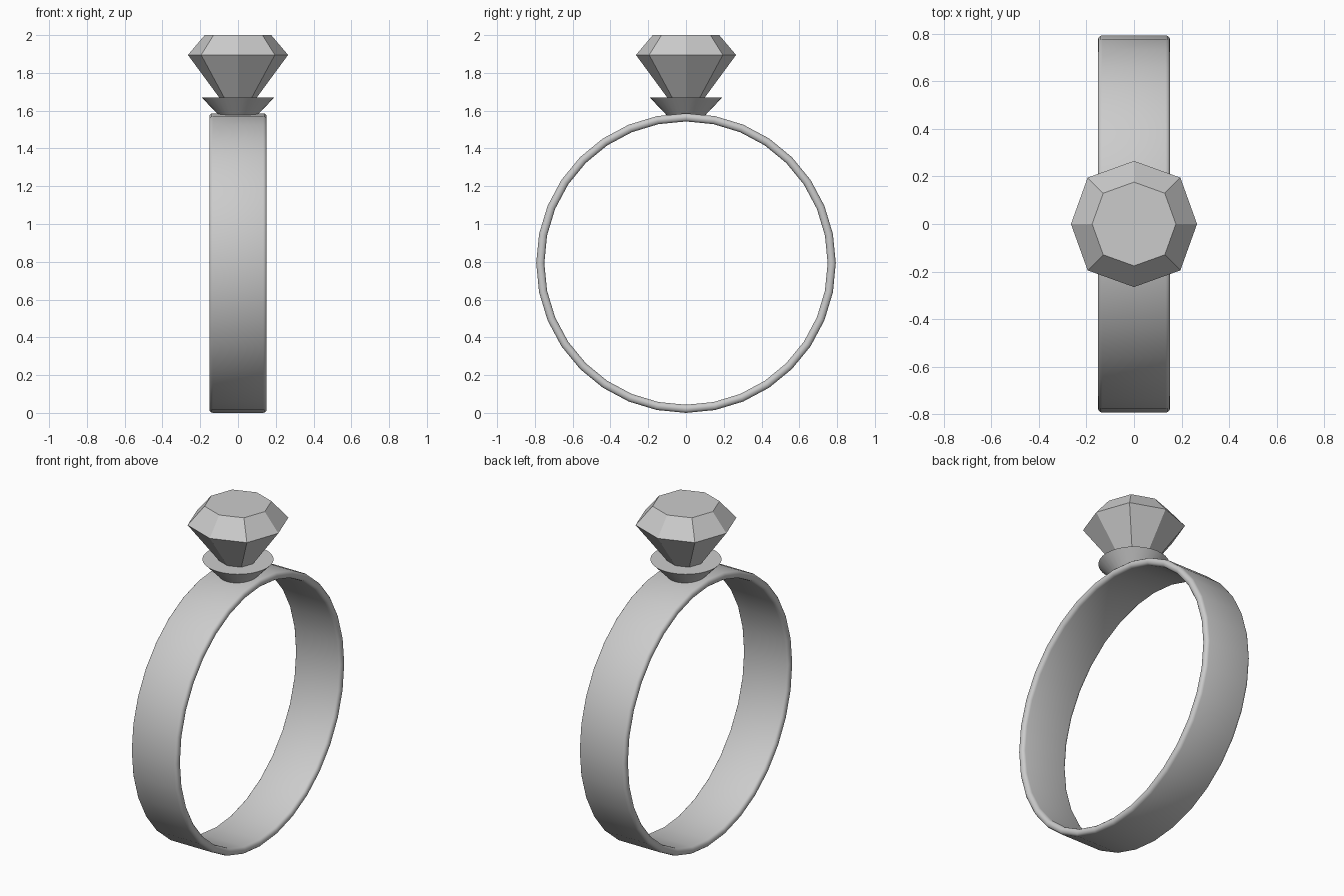
import bpy, bmesh, math
from mathutils import Vector

if "Cube" in bpy.data.objects:
    bpy.data.objects.remove(bpy.data.objects["Cube"])


def finish(name, bm, smooth):
    bmesh.ops.recalc_face_normals(bm, faces=bm.faces)
    mesh = bpy.data.meshes.new(name)
    bm.to_mesh(mesh)
    bm.free()
    obj = bpy.data.objects.new(name, mesh)
    bpy.context.collection.objects.link(obj)
    if smooth:
        bpy.ops.object.select_all(action='DESELECT')
        obj.select_set(True)
        bpy.context.view_layer.objects.active = obj
        bpy.ops.object.shade_smooth_by_angle(angle=math.radians(40))
    return obj


def bridge(bm, a, b):
    for i in range(len(a)):
        j = (i + 1) % len(a)
        bm.faces.new((a[i], a[j], b[j], b[i]))


def stack(name, levels, sides, smooth, diag=1.0):
    """Closed stack of horizontal rings given as (radius, z)."""
    bm = bmesh.new()
    rings = []
    for r, z in levels:
        ring = []
        for i in range(sides):
            a = math.tau * i / sides
            k = r * (diag if i % 2 else 1.0)
            ring.append(bm.verts.new((k * math.cos(a), k * math.sin(a), z)))
        rings.append(ring)
    for a, b in zip(rings, rings[1:]):
        bridge(bm, a, b)
    bm.faces.new(rings[0])
    bm.faces.new(rings[-1])
    return finish(name, bm, smooth)


# Band: rounded rectangular section swept round the x axis
R_OUT, R_IN, HALF_W, BEVEL, SIDES = 0.793, 0.75, 0.152, 0.019, 32
section = []
for cx, cr, start in ((HALF_W - BEVEL, R_OUT - BEVEL, 0),
                      (-HALF_W + BEVEL, R_OUT - BEVEL, 90),
                      (-HALF_W + BEVEL, R_IN + BEVEL, 180),
                      (HALF_W - BEVEL, R_IN + BEVEL, 270)):
    for s in range(4):
        t = math.radians(start + 30 * s)
        section.append((cx + BEVEL * math.cos(t), cr + BEVEL * math.sin(t)))

bm = bmesh.new()
hoops = []
for i in range(SIDES):
    a = math.tau * i / SIDES
    hoops.append([bm.verts.new(Vector((x, r * math.sin(a), R_OUT + r * math.cos(a))))
                  for x, r in section])
for i in range(SIDES):
    bridge(bm, hoops[i], hoops[(i + 1) % SIDES])
finish("band", bm, True)

# Setting: flared round cup under the stone
stack("setting", [(0.092, 1.565), (0.192, 1.67)], 32, True)

# Gem: eight-sided cut stone, flat faces
stack("gem", [(0.019, 1.56), (0.265, 1.895), (0.176, 2.0)], 8, False, diag=1.04)
